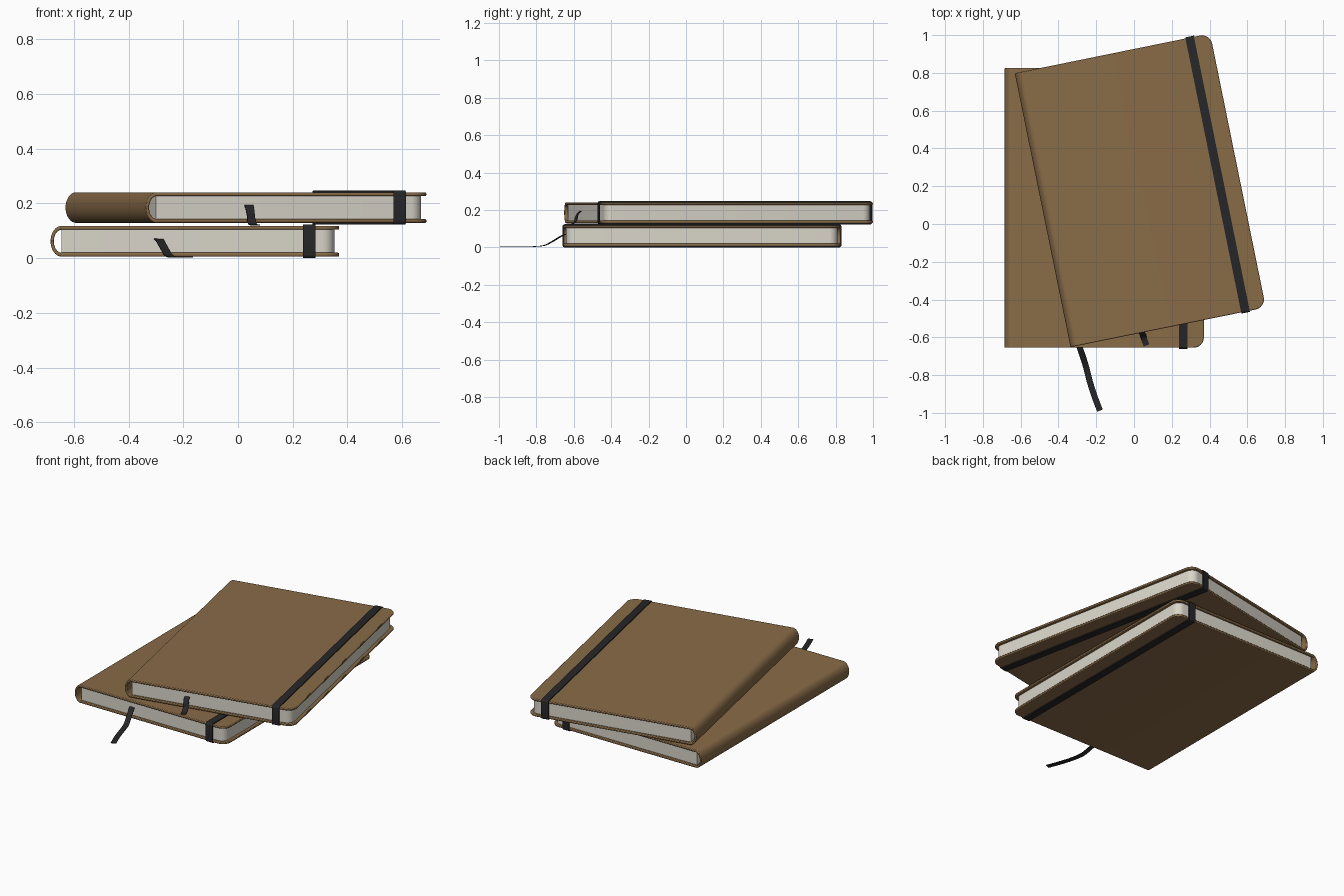
import bpy, bmesh, math
from mathutils import Vector, Matrix

if "Cube" in bpy.data.objects:
    bpy.data.objects.remove(bpy.data.objects["Cube"])


def material(name, rgb):
    m = bpy.data.materials.new(name)
    m.diffuse_color = (*rgb, 1)
    m.use_nodes = True
    m.node_tree.nodes["Principled BSDF"].inputs["Base Color"].default_value = m.diffuse_color
    return m


BROWN = material("brown leather", (0.25, 0.148, 0.064))
PAPER = material("cream paper", (0.70, 0.67, 0.59))
BLACK = material("black elastic", (0.02, 0.02, 0.022))


def finish(name, bm, mat, matrix, bevel=0.0):
    bmesh.ops.recalc_face_normals(bm, faces=bm.faces)
    me = bpy.data.meshes.new(name)
    bm.to_mesh(me)
    bm.free()
    me.materials.append(mat)
    ob = bpy.data.objects.new(name, me)
    bpy.context.collection.objects.link(ob)
    ob.matrix_world = matrix
    if bevel:
        b = ob.modifiers.new("soft edges", 'BEVEL')
        b.width, b.segments = bevel, 2
        b.limit_method, b.angle_limit = 'ANGLE', math.radians(50)
    bpy.ops.object.select_all(action='DESELECT')
    ob.select_set(True)
    bpy.context.view_layer.objects.active = ob
    bpy.ops.object.shade_smooth_by_angle(angle=math.radians(35))
    return ob


def prism(points, step):
    """Extrude a closed 3D profile along step."""
    bm = bmesh.new()
    f = bm.faces.new([bm.verts.new(p) for p in points])
    ext = bmesh.ops.extrude_face_region(bm, geom=[f])
    bmesh.ops.translate(bm, vec=step,
                        verts=[g for g in ext['geom'] if isinstance(g, bmesh.types.BMVert)])
    return bm


def round_fore_corners(bm, x_min, radius):
    """Round the upright edges on the opening side."""
    edges = []
    for e in bm.edges:
        a, b = e.verts
        if min(a.co.x, b.co.x) > x_min and abs(a.co.z - b.co.z) > 0.005 \
                and abs(a.co.y - b.co.y) < 1e-5:
            edges.append(e)
    bmesh.ops.bevel(bm, geom=edges, offset=radius, segments=8, profile=0.5, affect='EDGES')


# Shared notebook dimensions
X0, X1, Y0, Y1 = -0.685, 0.37, -0.655, 0.825
Z0, Z1, T, HINGE = 0.006, 0.118, 0.014, -0.645


def arc(rx, rz, n=16):
    zc = (Z0 + Z1) / 2
    return [(HINGE - rx * math.sin(math.pi * i / n), zc + rz * math.cos(math.pi * i / n))
            for i in range(n + 1)]


def loop_profile(y0, y1, z0, z1, r, x, n=5):
    pts = []
    for k, (cy, cz) in enumerate([(y1 - r, z1 - r), (y0 + r, z1 - r),
                                  (y0 + r, z0 + r), (y1 - r, z0 + r)]):
        for i in range(n + 1):
            a = math.pi / 2 * (k + i / n)
            pts.append(Vector((x, cy + r * math.cos(a), cz + r * math.sin(a))))
    return pts


def notebook(prefix, matrix):
    # Cover: C-shaped section with a rounded spine
    h = (Z1 - Z0) / 2
    outer = [(X1, Z1)] + arc(HINGE - X0, h) + [(X1, Z0)]
    inner = [(X1, Z0 + T)] + arc(HINGE - X0 - 0.012, h - T)[::-1] + [(X1, Z1 - T)]
    bm = prism([(x, Y0, z) for x, z in outer + inner], (0, Y1 - Y0, 0))
    round_fore_corners(bm, X1 - 0.01, 0.055)
    finish(prefix + "_cover", bm, BROWN, matrix, 0.004)

    # Page block
    y0, y1, x1 = Y0 + 0.014, Y1 - 0.014, X1 - 0.018
    za, zb = Z0 + T - 0.001, Z1 - T + 0.001
    bm = prism([(HINGE, y0, za), (x1, y0, za), (x1, y0, zb), (HINGE, y0, zb)],
               (0, y1 - y0, 0))
    round_fore_corners(bm, x1 - 0.01, 0.045)
    finish(prefix + "_pages", bm, PAPER, matrix)

    # Elastic band wrapped around the closed book
    x, w, g = 0.237, 0.046, 0.006
    rings = []
    bm = bmesh.new()
    for xx, d in ((x, 0), (x + w, 0), (x + w, g), (x, g)):
        pts = loop_profile(Y0 - 0.006 + d, Y1 + 0.006 - d, d, Z1 + 0.006 - d, 0.013 - d, xx)
        rings.append([bm.verts.new(p) for p in pts])
    n = len(rings[0])
    for k in range(4):
        a, b = rings[k], rings[(k + 1) % 4]
        for i in range(n):
            j = (i + 1) % n
            bm.faces.new((a[i], a[j], b[j], b[i]))
    finish(prefix + "_elastic_band", bm, BLACK, matrix)


def catmull(p, n=6):
    p = [Vector(q) for q in p]
    p = [2 * p[0] - p[1]] + p + [2 * p[-1] - p[-2]]
    out = []
    for i in range(1, len(p) - 2):
        a, b, c, d = p[i - 1:i + 3]
        for k in range(n):
            t = k / n
            out.append(0.5 * (2 * b + (c - a) * t + (2 * a - 5 * b + 4 * c - d) * t * t
                              + (3 * b - a - 3 * c + d) * t ** 3))
    return out + [p[-2]]


def ribbon(name, path, width=0.032, thick=0.003):
    pts = catmull(path)
    bm = bmesh.new()
    rows = []
    for i, p in enumerate(pts):
        t = (pts[min(i + 1, len(pts) - 1)] - pts[max(i - 1, 0)]).normalized()
        side = t.cross(Vector((0, 0, 1))).normalized()
        up = side.cross(t).normalized() * thick / 2
        s = side * width / 2
        rows.append([bm.verts.new(p + v) for v in (s + up, -s + up, -s - up, s - up)])
    for a, b in zip(rows, rows[1:]):
        for k in range(4):
            m = (k + 1) % 4
            bm.faces.new((a[k], a[m], b[m], b[k]))
    bm.faces.new(rows[0])
    bm.faces.new(rows[-1])
    finish(name, bm, BLACK, Matrix())


# Lower notebook, and the upper one turned about its spine corner
notebook("lower_notebook", Matrix())
notebook("upper_notebook", Matrix.Translation((-0.336, -0.652, 0.123))
         @ Matrix.Rotation(math.radians(11.5), 4, 'Z')
         @ Matrix.Translation((-X0, -Y0, 0)))

# Ribbon bookmarks hanging out of the page blocks
ribbon("lower_ribbon", [(-0.295, -0.625, 0.072), (-0.285, -0.66, 0.064), (-0.268, -0.71, 0.034),
                        (-0.253, -0.76, 0.010), (-0.235, -0.83, 0.004),
                        (-0.21, -0.91, 0.004), (-0.18, -0.988, 0.004)])
ribbon("upper_ribbon", [(0.036, -0.53, 0.195), (0.040, -0.565, 0.192), (0.045, -0.583, 0.170),
                        (0.049, -0.592, 0.140), (0.054, -0.61, 0.124),
                        (0.066, -0.643, 0.121)])
